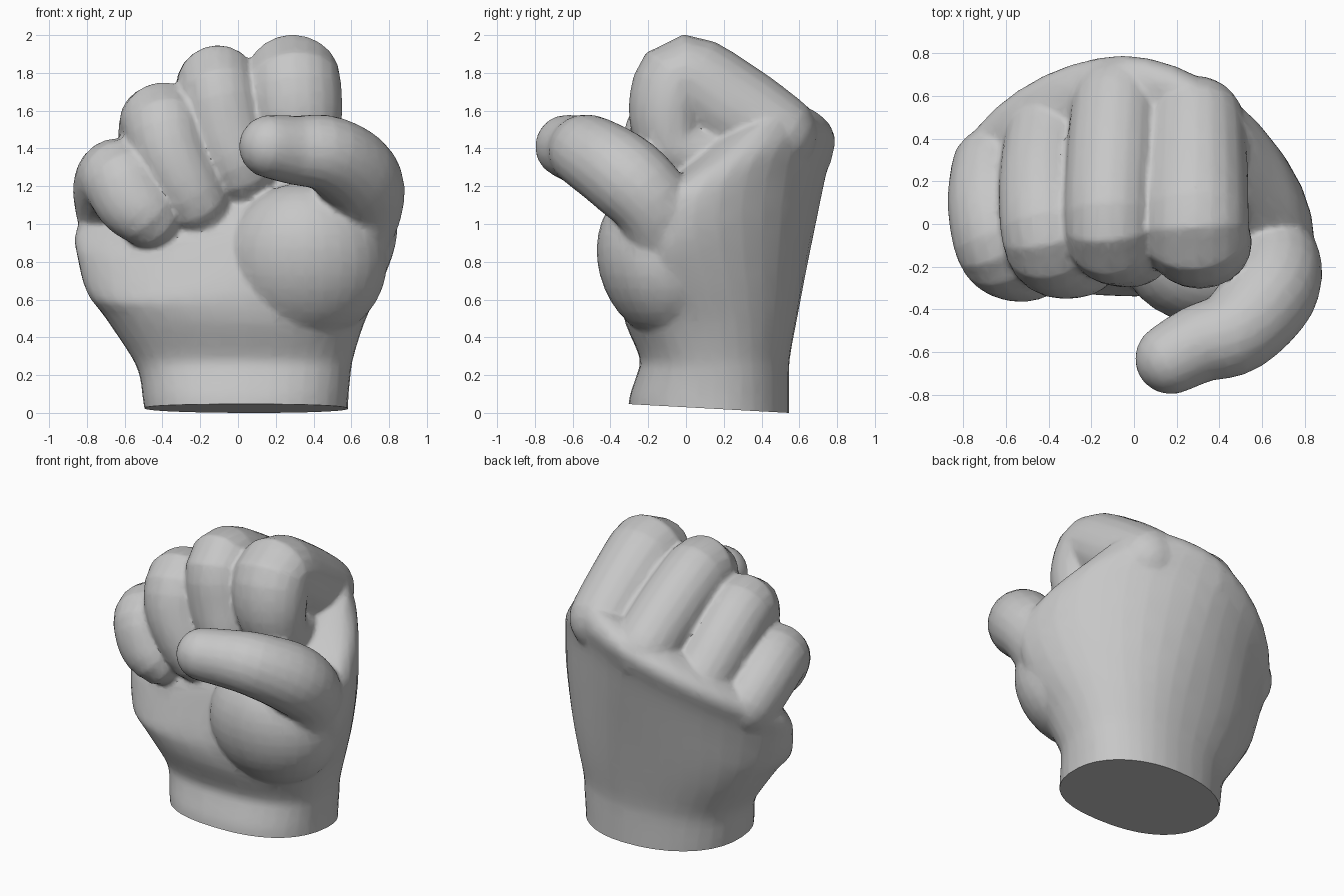
import bpy, bmesh, math
from mathutils import Vector

if "Cube" in bpy.data.objects:
    bpy.data.objects.remove(bpy.data.objects["Cube"])

skin = bpy.data.materials.new("grey_skin")
skin.diffuse_color = (0.57, 0.57, 0.57, 1)
skin.use_nodes = True
skin.node_tree.nodes["Principled BSDF"].inputs["Base Color"].default_value = skin.diffuse_color
body = bmesh.new()      # every part is gathered here, then fused into one skin


def spline(rows, n):
    """Catmull-Rom through rows of numbers, n steps per span."""
    out = []
    for i in range(len(rows) - 1):
        a, b = rows[max(i - 1, 0)], rows[i]
        c, d = rows[i + 1], rows[min(i + 2, len(rows) - 1)]
        for k in range(n):
            t = k / n
            out.append([0.5 * (2 * q + (r - p) * t + (2 * p - 5 * q + 4 * r - s) * t * t
                               + (3 * q - p - 3 * r + s) * t ** 3)
                        for p, q, r, s in zip(a, b, c, d)])
    out.append(list(rows[-1]))
    return out


def loft(rings):
    loops = [[body.verts.new(p) for p in ring] for ring in rings]
    n = len(loops[0])
    faces = [body.faces.new((a[i], a[(i + 1) % n], b[(i + 1) % n], b[i]))
             for a, b in zip(loops, loops[1:]) for i in range(n)]
    faces += [body.faces.new(loops[0][::-1]), body.faces.new(loops[-1])]
    bmesh.ops.recalc_face_normals(body, faces=faces)


def digit(path, side_hint, sides=20):
    """Rounded tube; path rows are x, y, z, half width, half thickness."""
    pts = spline(path, 4)
    centres = [Vector(p[:3]) for p in pts]
    last = len(pts) - 1
    rings = []

    def ring(c, t, w, h):
        s = (side_hint - t * side_hint.dot(t)).normalized()
        u = t.cross(s)
        rings.append([c + s * (w * math.cos(a)) + u * (h * math.sin(a))
                      for a in (2 * math.pi * i / sides for i in range(sides))])

    caps = [math.radians(a) for a in (20, 40, 58, 74, 85)]
    for i, p in enumerate(pts):
        t = (centres[min(i + 1, last)] - centres[max(i - 1, 0)]).normalized()
        w, h = p[3], p[4]
        if i == 0:
            for a in reversed(caps):
                ring(centres[i] - t * h * math.sin(a), t, w * math.cos(a), h * math.cos(a))
        ring(centres[i], t, w, h)
        if i == last:
            for a in caps:
                ring(centres[i] + t * h * math.sin(a), t, w * math.cos(a), h * math.cos(a))
    loft(rings)


# Palm and wrist: z, then the left, right, back and front extremes as x, y
palm_levels = [
    (-0.08, -0.48, 0.10, 0.58, 0.15, 0.10, 0.545, 0.05, -0.315),
    (0.08, -0.505, 0.10, 0.585, 0.15, 0.10, 0.545, 0.05, -0.30),
    (0.19, -0.52, 0.10, 0.595, 0.15, 0.10, 0.545, 0.05, -0.265),
    (0.29, -0.56, 0.10, 0.61, 0.13, 0.09, 0.55, 0.05, -0.245),
    (0.48, -0.68, 0.10, 0.67, 0.08, 0.08, 0.585, 0.05, -0.32),
    (0.70, -0.765, 0.10, 0.76, 0.00, 0.05, 0.635, 0.00, -0.34),
    (0.95, -0.81, 0.10, 0.835, -0.06, 0.00, 0.70, -0.08, -0.32),
    (1.15, -0.845, 0.11, 0.84, -0.06, -0.04, 0.75, -0.05, -0.27),
    (1.27, -0.865, 0.15, 0.78, 0.02, -0.05, 0.79, 0.00, -0.21),
    (1.36, -0.80, 0.18, 0.65, 0.22, -0.03, 0.76, 0.05, -0.08),
    (1.43, -0.60, 0.25, 0.54, 0.38, 0.05, 0.67, 0.10, 0.04),
    (1.46, -0.30, 0.32, 0.44, 0.42, 0.10, 0.56, 0.10, 0.20),
]


def palm_ring(row, quarter=9):
    z, lx, ly, rx, ry, bx, by, fx, fy = row
    corners = [(lx, ly), (bx, by), (rx, ry), (fx, fy)]
    up = min(1.0, max(0.0, (z - 0.4) / 0.75))
    up = up * up * (3 - 2 * up)
    # squareness of left back, right back, right front, left front
    powers = (0.92 + 0.2 * up, 0.95 + 0.17 * up, 0.85 + 0.07 * up, 0.85 + 0.07 * up)
    ring = []
    for q in range(4):
        p, n = corners[q], corners[(q + 1) % 4]
        for k in range(quarter):
            a = math.pi / 2 * k / quarter
            c, s = math.cos(a) ** powers[q], math.sin(a) ** powers[q]
            if q % 2 == 0:      # from a side towards back or front
                x, y = n[0] + (p[0] - n[0]) * c, p[1] + (n[1] - p[1]) * s
            else:               # from back or front towards a side
                x, y = p[0] + (n[0] - p[0]) * s, n[1] + (p[1] - n[1]) * c
            # the knuckle line climbs towards the index finger and the back
            ring.append((x, y, z + up * (0.3 * min(x, 0.3) + 0.4 * (y - 0.35))))
    return ring


loft([palm_ring(r) for r in spline(palm_levels, 3)])

# Curled fingers, from knuckle over the middle joint to the tucked tip
fingers = {
    "index": [(.29, .47, 1.48, .23, .225), (.29, .25, 1.61, .245, .25),
              (.29, -.01, 1.775, .25, .23), (.31, -.09, 1.60, .245, .215),
              (.33, -.05, 1.42, .21, .19), (.33, .10, 1.36, .19, .18)],
    "middle": [(-.08, .56, 1.40, .215, .22), (-.10, .28, 1.60, .22, .22),
               (-.11, -.02, 1.735, .215, .22), (-.06, -.10, 1.50, .21, .195),
               (.02, -.10, 1.28, .175, .175), (.05, .05, 1.21, .15, .15)],
    "ring": [(-.40, .40, 1.22, .21, .21), (-.42, .18, 1.42, .215, .21),
             (-.40, -.06, 1.545, .22, .21), (-.35, -.15, 1.36, .205, .20),
             (-.215, -.15, 1.11, .17, .17), (-.17, .00, 1.06, .14, .15)],
    "little": [(-.67, .25, 1.07, .19, .205), (-.67, .09, 1.19, .205, .205),
               (-.62, -.10, 1.245, .22, .21), (-.55, -.18, 1.12, .205, .185),
               (-.47, -.18, 1.03, .17, .165), (-.43, -.05, 1.01, .14, .14)],
}
for path in fingers.values():
    digit(path, Vector((1, 0, 0)))

# Thumb, leaning forward and crossing in front of the fingers
digit([(.50, -.08, .82, .24, .24), (.655, -.16, 1.08, .215, .215),
       (.635, -.32, 1.25, .225, .225), (.48, -.50, 1.37, .205, .205),
       (.31, -.56, 1.39, .185, .185), (.175, -.63, 1.41, .17, .17)],
      Vector((0, 1, 1)))

# Fleshy mound at the root of the thumb
mound = bmesh.ops.create_uvsphere(body, u_segments=28, v_segments=18, radius=1)
for v in mound["verts"]:
    x, y, z = v.co
    v.co = (.36 + .43 * x, -.12 + .35 * y - .05 * z, .80 + .42 * z)

# Fuse the parts into one skin with soft creases
mesh = bpy.data.meshes.new("fist")
body.to_mesh(mesh)
body.free()
fist = bpy.data.objects.new("fist", mesh)
bpy.context.collection.objects.link(fist)
fuse = fist.modifiers.new("fuse", 'REMESH')
fuse.mode = 'VOXEL'
fuse.voxel_size = 0.016
soften = fist.modifiers.new("soften", 'SMOOTH')
soften.factor = 0.5
soften.iterations = 5
thin = fist.modifiers.new("thin", 'DECIMATE')
thin.ratio = 0.15
bpy.context.view_layer.update()
graph = bpy.context.evaluated_depsgraph_get()
fused = bpy.data.meshes.new_from_object(fist.evaluated_get(graph))
fist.modifiers.clear()

# Cut the wrist off cleanly, slightly raised at the front
bm = bmesh.new()
bm.from_mesh(fused)
cut = bmesh.ops.bisect_plane(bm, geom=bm.verts[:] + bm.edges[:] + bm.faces[:],
                             plane_co=(0, 0, 0.03), plane_no=(0, 0.055, 1), clear_inner=True)
rim = [e for e in cut["geom_cut"] if isinstance(e, bmesh.types.BMEdge)]
bmesh.ops.holes_fill(bm, edges=rim, sides=0)
bmesh.ops.recalc_face_normals(bm, faces=bm.faces)
bm.to_mesh(fused)
bm.free()
fist.data = fused
fused.materials.clear()
fused.materials.append(skin)
fist.select_set(True)
bpy.context.view_layer.objects.active = fist
bpy.ops.object.shade_smooth_by_angle(angle=math.radians(50))
